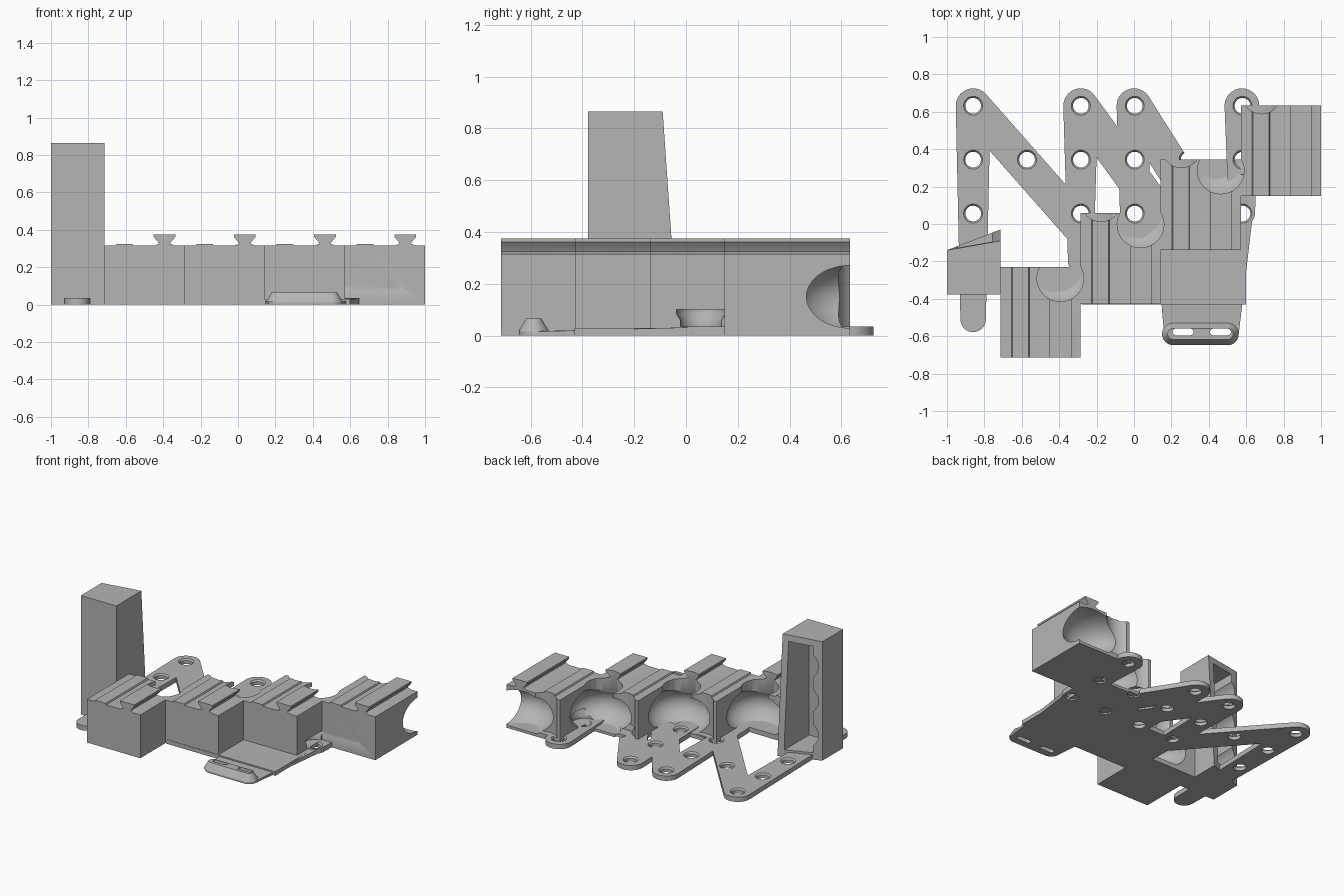
import bpy, bmesh, math
from mathutils import Matrix, Vector

if "Cube" in bpy.data.objects:
    bpy.data.objects.remove(bpy.data.objects["Cube"])

grey = bpy.data.materials.new("plain grey")
grey.use_nodes = True
COLOUR = (0.46, 0.46, 0.46, 1)
grey.diffuse_color = COLOUR
grey.node_tree.nodes["Principled BSDF"].inputs["Base Color"].default_value = COLOUR

T = 0.035     # plate thickness
STEP = 0.288  # hole grid pitch


def finish(name, bm, helper=False):
    bmesh.ops.recalc_face_normals(bm, faces=bm.faces)
    me = bpy.data.meshes.new(name)
    bm.to_mesh(me)
    bm.free()
    me.materials.append(grey)
    ob = bpy.data.objects.new(name, me)
    bpy.context.scene.collection.objects.link(ob)
    ob.hide_render = helper
    return ob


def hull(bm, pts):
    vs = [bm.verts.new(p) for p in pts]
    res = bmesh.ops.convex_hull(bm, input=vs)
    junk = {g for k in ("geom_interior", "geom_unused") for g in res[k]
            if isinstance(g, bmesh.types.BMVert)}
    bmesh.ops.delete(bm, geom=list(junk), context='VERTS')


def ring(x, y, r, z, n=32):
    return [(x + r * math.cos(i * math.tau / n), y + r * math.sin(i * math.tau / n), z) for i in range(n)]


def strip(bm, a, b, z0=0, z1=T):
    # tapered bar between two (x, y, radius) discs
    hull(bm, [p for d in (a, b) for z in (z0, z1) for p in ring(*d, z)])


def box(bm, x0, x1, y0, y1, z0, z1):
    hull(bm, [(x, y, z) for x in (x0, x1) for y in (y0, y1) for z in (z0, z1)])


def cut(ob, cutters):
    # subtract each cutter, then bake the result into the mesh
    for c in cutters:
        m = ob.modifiers.new("cut", 'BOOLEAN')
        m.object, m.operation, m.solver, m.use_self = c, 'DIFFERENCE', 'EXACT', True
    dg = bpy.context.evaluated_depsgraph_get()
    me = bpy.data.meshes.new_from_object(ob.evaluated_get(dg))
    ob.modifiers.clear()
    ob.data = me
    bm = bmesh.new()
    bm.from_mesh(me)
    bmesh.ops.dissolve_limit(bm, angle_limit=0.01, verts=bm.verts, edges=bm.edges)
    bm.to_mesh(me)
    bm.free()
    bpy.context.view_layer.objects.active = ob
    ob.select_set(True)
    bpy.ops.object.shade_smooth_by_angle(angle=math.radians(35))
    ob.select_set(False)


# Stepped positions of the four blocks: left x, right x, front y, back y
W = 0.429
blocks = [(-0.715 + W * i, -0.715 + W * (i + 1), -0.715 + STEP * i, -0.23 + STEP * i) for i in range(4)]

# Base plate: legs, diagonals, block footprints and front tongue
R = 0.093
bm = bmesh.new()
x0, y0 = -0.86, 0.632
strip(bm, (x0, y0, R), (x0, -0.51, 0.068))
strip(bm, (x0, y0, R), (-0.25, -0.06, R))
strip(bm, (-0.285, y0, R), (-0.285, -0.2, 0.068))
strip(bm, (-0.285, y0, R), (0.1, 0.1, R))
strip(bm, (0, y0, R), (0, -0.1, 0.07))
strip(bm, (0, y0, R), (0.4, 0, R))
strip(bm, (0.577, y0, R), (0.577, 0.058, 0.07))
for a, b, f, k in blocks:
    box(bm, a, b, f, k, 0, 0.02)
box(bm, -0.8, -0.28, -0.375, -0.23, 0, T)
box(bm, -0.28, 0.6, -0.43, 0.06, 0, 0.03)
tongue = [(0.145, 0.1, T), (0.645, 0.13, T), (0.145, -0.4, 0.021)]
tongue += [(x, y, 0) for x, y, z in tongue]
for x in (0.22, 0.5):
    tongue += ring(x, -0.585, 0.06, 0) + ring(x, -0.585, 0.06, 0.015)
hull(bm, tongue)
hull(bm, [p for x in (0.21, 0.5) for r, z in ((0.06, 0.015), (0.03, 0.065)) for p in ring(x, -0.588, r, z)])
plate = finish("base_plate", bm)

# Countersunk screw holes and tongue slots
bm = bmesh.new()
for c in range(6):
    for r in range(3):
        x, y = x0 + STEP * c, y0 - STEP * r
        if (c, r) in ((1, 0), (1, 2), (4, 0)):
            continue
        hull(bm, ring(x, y, 0.042, -0.1) + ring(x, y, 0.042, 0.028))
        hull(bm, ring(x, y, 0.042, 0.024) + ring(x, y, 0.055, 0.04))
for x in (0.225, 0.425):
    strip(bm, (x, -0.577, 0.018), (x + 0.075, -0.577, 0.018), -0.1, 0.2)
holes = finish("hole_cutter", bm, True)
cut(plate, [holes])

# Screw head clearance
bm = bmesh.new()
for x, y in ((0.577, 0.058), (0.865, 0.058), (0.577, 0.345), (0.289, 0.345)):
    hull(bm, ring(x, y, 0.08, T) + ring(x, y, 0.08, 0.06))
    hull(bm, ring(x, y, 0.075, 0.05) + ring(x, y, 0.095, 0.085) + ring(x, y, 0.095, 0.1))
heads = finish("screw_head_cutter", bm, True)


def ball(bm, x, y, z, rx, ry, rz):
    m = Matrix.Translation((x, y, z)) @ Matrix.Diagonal((rx, ry, rz, 1))
    bmesh.ops.create_uvsphere(bm, u_segments=40, v_segments=24, radius=1, matrix=m)


# Rounded pockets at the back of every block
pockets = []
for i, (a, b, f, k) in enumerate(blocks):
    bm = bmesh.new()
    ball(bm, b - 0.13, k, 0.15, 0.22, 0.21, 0.15)
    pockets.append(finish("pocket_cutter", bm, True))
    if i < 3:
        bm = bmesh.new()
        hull(bm, ring(b - 0.108, k - 0.06, 0.125, 0.16) + ring(b - 0.108, k - 0.06, 0.125, 0.5)
             + ring(b - 0.108, k - 0.06, 0.088, 0.072) + ring(b - 0.108, k - 0.06, 0.04, 0.04))
        pockets.append(finish("bowl_cutter", bm, True))
    if i > 0:
        bm = bmesh.new()
        strip(bm, (a + 0.11, k + 0.06, 0.105), (a + 0.11, k + 0.07, 0.105), T, 0.5)
        pockets.append(finish("notch_cutter", bm, True))

# Blocks with a low ridge and a dovetail rail along the top
for i, (a, b, f, k) in enumerate(blocks):
    c = a + 0.322
    half = [(0.03, 0.325), (0.035, 0.335), (0.058, 0.362), (0.058, 0.375)]
    prof = [(a, 0.01), (a, 0.315), (a + 0.06, 0.315), (a + 0.065, 0.325), (a + 0.15, 0.325), (a + 0.155, 0.315),
            (c - 0.058, 0.315)]
    prof += [(c - x, z) for x, z in half] + [(c + x, z) for x, z in reversed(half)]
    prof += [(c + 0.058, 0.315), (b, 0.315), (b, 0.01)]
    bm = bmesh.new()
    face = bm.faces.new([bm.verts.new((x, f, z)) for x, z in prof])
    ext = bmesh.ops.extrude_face_region(bm, geom=[face])
    bmesh.ops.translate(bm, vec=(0, k - f, 0), verts=[g for g in ext["geom"] if isinstance(g, bmesh.types.BMVert)])
    block = finish("block_%d" % (i + 1), bm)
    cut(block, pockets + [heads])

# Tall tower, open at the back
bm = bmesh.new()
hull(bm, [(x, -0.378, z) for x in (-1, -0.715) for z in (0, 0.865)]
     + [(-1, -0.14, 0), (-1, -0.14, 0.865), (-0.715, -0.09, 0.865), (-0.715, -0.03, 0)])
tower = finish("tower", bm)
bm = bmesh.new()
box(bm, -0.94, -0.76, -0.33, 0.1, 0.05, 0.82)
cavity = [finish("tower_cavity_cutter", bm, True)]
for z in (0.18, 0.43, 0.68):
    bm = bmesh.new()
    m = Matrix.Translation((-0.868, -0.11, z)) @ Matrix.Rotation(math.pi / 2, 4, 'X')
    bmesh.ops.create_cone(bm, cap_ends=True, segments=40, radius1=0.107, radius2=0.107, depth=0.42, matrix=m)
    cavity.append(finish("tower_round_cutter", bm, True))
cut(tower, cavity)

# Cutters have done their work
for ob in [holes, heads] + pockets + cavity:
    bpy.data.objects.remove(ob)
